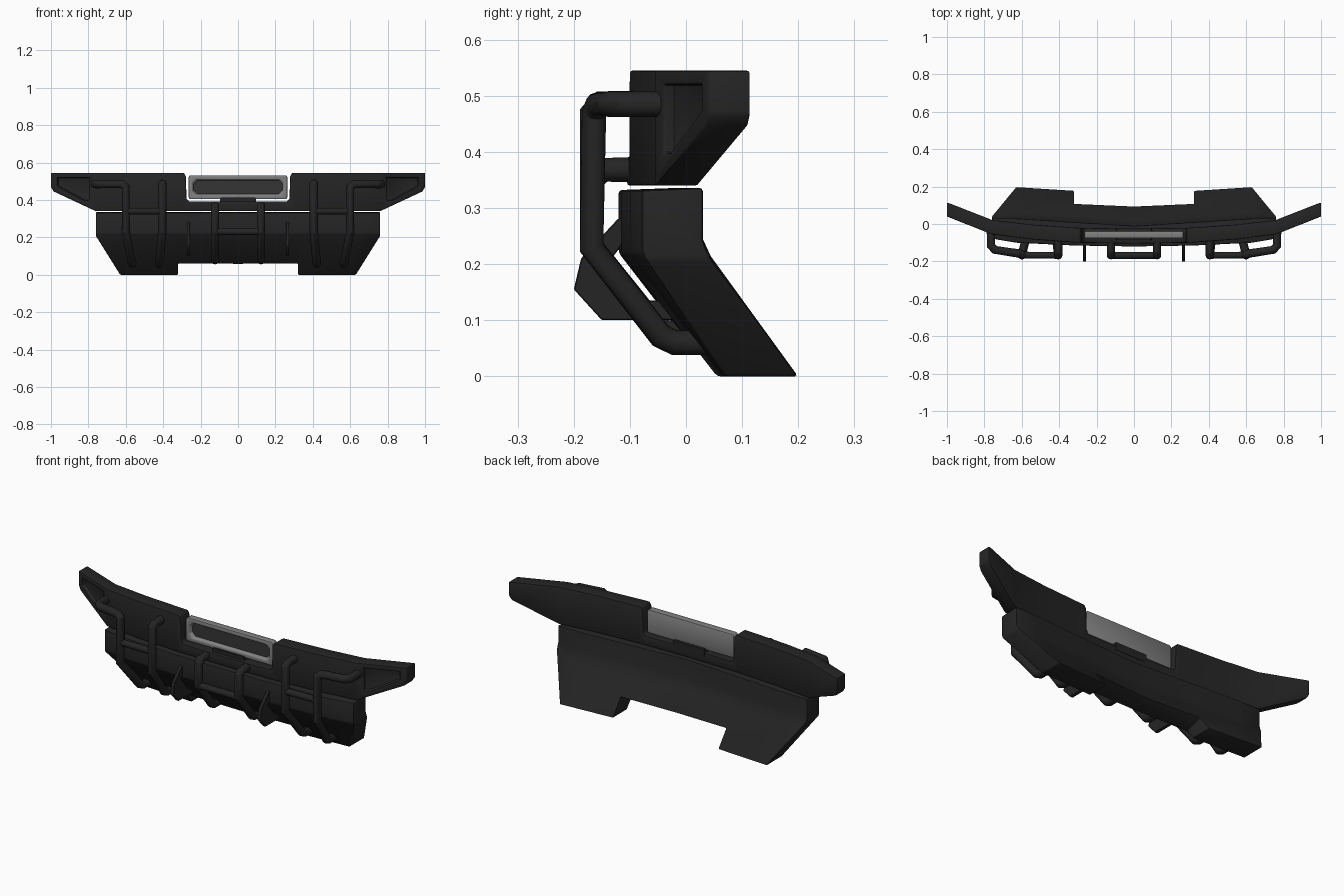
import bpy, bmesh, math
from mathutils import Vector

if "Cube" in bpy.data.objects:
    bpy.data.objects.remove(bpy.data.objects["Cube"])


def material(name, v):
    m = bpy.data.materials.new(name)
    m.diffuse_color = (v, v, v, 1)
    m.use_nodes = True
    m.node_tree.nodes["Principled BSDF"].inputs["Base Color"].default_value = m.diffuse_color
    return m


BLACK = material("black_steel", 0.018)
GREY = material("grey_metal", 0.22)
DARK = material("dark_lens", 0.035)


def activate(ob):
    bpy.ops.object.select_all(action='DESELECT')
    ob.select_set(True)
    bpy.context.view_layer.objects.active = ob


def loft(name, rings, mat=BLACK):
    """Skin a list of equal-length point rings and cap both ends."""
    bm = bmesh.new()
    vs = [[bm.verts.new(p) for p in r] for r in rings]
    n = len(rings[0])
    for a, b in zip(vs, vs[1:]):
        for i in range(n):
            j = (i + 1) % n
            bm.faces.new((a[i], a[j], b[j], b[i]))
    bm.faces.new(vs[0])
    bm.faces.new(vs[-1])
    bmesh.ops.recalc_face_normals(bm, faces=bm.faces)
    me = bpy.data.meshes.new(name)
    bm.to_mesh(me)
    bm.free()
    me.materials.append(mat)
    ob = bpy.data.objects.new(name, me)
    bpy.context.collection.objects.link(ob)
    return ob


def cut(ob, cutter):
    activate(ob)
    m = ob.modifiers.new("cut", 'BOOLEAN')
    m.operation, m.object, m.solver = 'DIFFERENCE', cutter, 'EXACT'
    bpy.ops.object.modifier_apply(modifier=m.name)
    bpy.data.objects.remove(cutter)


def finish(ob, width=0.0, segments=2):
    activate(ob)
    if width:
        m = ob.modifiers.new("bevel", 'BEVEL')
        m.width, m.segments, m.limit_method = width, segments, 'ANGLE'
        m.angle_limit = math.radians(32)
        bpy.ops.object.modifier_apply(modifier=m.name)
    bpy.ops.object.shade_smooth_by_angle(angle=math.radians(35))


def mirrored(stations, section):
    """Rings across the full width from stations given for x >= 0."""
    full = [(-s[0],) + s[1:] for s in reversed(stations) if s[0] > 0] + stations
    return [[(s[0], y, z) for y, z in section(*s[1:])] for s in full]


def prism_y(name, xz, y0, y1, mat=BLACK):
    return loft(name, [[(x, y, z) for x, z in xz] for y in (y0, y1)], mat)


def tube(name, pts, r=0.0225):
    cu = bpy.data.curves.new(name, 'CURVE')
    cu.dimensions, cu.bevel_depth, cu.bevel_resolution = '3D', r, 4
    cu.use_fill_caps = True
    sp = cu.splines.new('POLY')
    sp.points.add(len(pts) - 1)
    for p, c in zip(sp.points, pts):
        p.co = (*c, 1)
    cu.materials.append(BLACK)
    ob = bpy.data.objects.new(name, cu)
    bpy.context.collection.objects.link(ob)
    activate(ob)
    bpy.ops.object.convert(target='MESH')
    finish(bpy.context.object)


def box_xz(w, z0, z1, c):
    """Rectangle outline with chamfered corners."""
    return [(-w + c, z0), (w - c, z0), (w, z0 + c), (w, z1 - c),
            (w - c, z1), (-w + c, z1), (-w, z1 - c), (-w, z0 + c)]


# Upper beam: x, front y, back y, bottom z
beam = loft("upper_beam", mirrored(
    [(0, -0.105, -0.025, 0.34), (0.3, -0.1, -0.02, 0.34), (0.55, -0.082, -0.003, 0.34),
     (0.76, -0.055, 0.022, 0.34), (0.985, 0.034, 0.11, 0.445), (1.0, 0.04, 0.115, 0.468)],
    lambda f, b, z: [(f, z), (f, 0.545), (b, 0.545), (b, z)]))

# Central notch
half = [(0.262, 0.392), (0.275, 0.406), (0.279, 0.525), (0.298, 0.56)]
cut(beam, prism_y("notch_cutter", half + [(-x, z) for x, z in reversed(half)], -0.3, 0.2))

# Angled pockets in the wings
for s in (-1, 1):
    rings = []
    for d in (0.03, -0.022):
        rings.append([(s * (x + 0.368 * d), -0.055 + (x - 0.76) * 0.396 - 0.93 * d, z)
                      for x, z in [(0.795, 0.52), (0.968, 0.52), (0.968, 0.475),
                                   (0.825, 0.398), (0.795, 0.398)]])
    cut(beam, loft("pocket_cutter", rings))
finish(beam, 0.005)


# Lower skid panel: front y, back y, lowest front point, lowest back point, bend heights
def skid_section(f, b, fy, by, z0, zf, z1, z2):
    return [(f, 0.332), (f, zf), (fy, z0), (by, z0),
            (b + (0.03 if z0 < 0.1 else 0.006), z1), (b, z2), (b, 0.336)]


skid = loft("lower_skid", mirrored(
    [(0, -0.12, -0.01, 0.05, 0.165, 0, 0.22, 0.18, 0.24),
     (0.32, -0.115, 0.01, 0.055, 0.18, 0, 0.22, 0.18, 0.24),
     (0.63, -0.1, 0.03, 0.07, 0.2, 0, 0.22, 0.18, 0.24),
     (0.76, -0.078, 0.03, -0.073, 0.04, 0.208, 0.222, 0.226, 0.245)],
    skid_section))
cut(skid, loft("skid_cutter", [[(x, -0.2, -0.008), (x, 0.3, 0.15), (x, 0.3, -0.1), (x, -0.2, -0.1)]
                               for x in (-0.32, 0.32)]))
finish(skid, 0.006)

# Grey light housing with dark recessed lens and mounting tab
housing = prism_y("light_housing", box_xz(0.264, 0.404, 0.532, 0.008), -0.076, -0.038, GREY)
slot = [[(x, y, z) for x, z in box_xz(w, z0, z1, 0.02)]
        for y, w, z0, z1 in ((-0.1, 0.252, 0.417, 0.519), (-0.052, 0.236, 0.433, 0.503))]
cut(housing, loft("slot_cutter", slot, GREY))
finish(housing, 0.003)
finish(prism_y("lens", box_xz(0.237, 0.432, 0.504, 0.02), -0.058, -0.05, DARK))
finish(prism_y("housing_tab", box_xz(0.095, 0.37, 0.412, 0.003), -0.085, -0.022))

# Guard tubes
Y = -0.168
for s, side in ((-1, "left"), (1, "right")):
    tube(f"outer_guard_{side}", [(s * x, y, z) for x, y, z in [
        (0.765, -0.04, 0.485), (0.765, -0.115, 0.485), (0.745, -0.138, 0.485),
        (0.62, -0.157, 0.485), (0.6, -0.164, 0.468), (0.6, Y, 0.23),
        (0.57, -0.045, 0.072), (0.565, -0.02, 0.06), (0.565, 0.045, 0.06)]])
    tube(f"inner_guard_{side}", [(s * x, y, z) for x, y, z in [
        (0.405, -0.07, 0.487), (0.405, -0.15, 0.487), (0.405, Y, 0.468), (0.405, Y, 0.23),
        (0.42, -0.045, 0.072), (0.42, -0.02, 0.06), (0.42, 0.04, 0.06)]])
    tube(f"side_crossbar_{side}", [(s * 0.6, -0.166, 0.34), (s * 0.405, Y, 0.34)], 0.018)
    tube(f"center_guard_{side}", [(s * 0.123, y, z) for y, z in [
        (-0.09, 0.368), (-0.148, 0.368), (Y, 0.35), (Y, 0.23),
        (-0.055, 0.088), (-0.035, 0.078), (0.02, 0.078)]])

    # Tow fin
    finish(loft(f"tow_fin_{side}", [[(s * x, y, z) for y, z in [
        (-0.11, 0.285), (-0.122, 0.28), (-0.187, 0.21), (-0.2, 0.155), (-0.15, 0.1),
        (0.0, 0.1), (-0.03, 0.135), (-0.065, 0.135), (-0.13, 0.213), (-0.11, 0.24)]]
        for x in (0.256, 0.274)]), 0.002, 1)
tube("center_crossbar", [(-0.123, Y, 0.23), (0.123, Y, 0.23)], 0.018)
